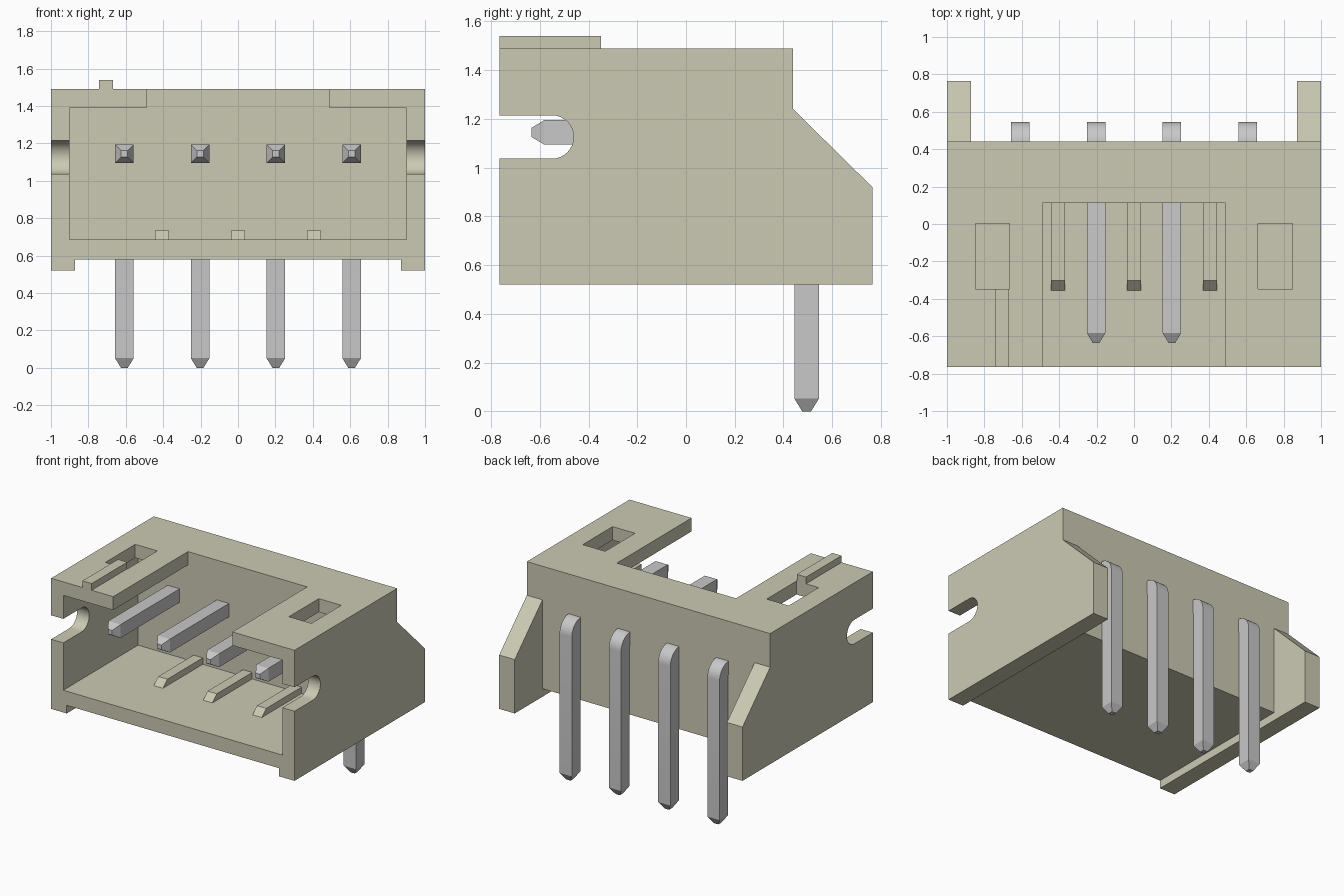
import bpy, bmesh, math
from mathutils import Vector

cube = bpy.data.objects.get("Cube")
if cube:
    bpy.data.objects.remove(cube, do_unlink=True)


def material(name, rgb, metallic=0.0):
    m = bpy.data.materials.new(name)
    m.use_nodes = True
    m.diffuse_color = (*rgb, 1)
    m.node_tree.nodes["Principled BSDF"].inputs["Base Color"].default_value = (*rgb, 1)
    return m


PLASTIC = material("warm ivory plastic", (0.60, 0.59, 0.455))
METAL = material("tinned metal", (0.58, 0.58, 0.585))


def finish(name, bm, mat):
    bmesh.ops.recalc_face_normals(bm, faces=bm.faces[:])
    me = bpy.data.meshes.new(name)
    bm.to_mesh(me)
    bm.free()
    me.materials.append(mat)
    ob = bpy.data.objects.new(name, me)
    bpy.context.collection.objects.link(ob)
    return ob


def prism(name, profile, axis, lo, hi, mat=PLASTIC):
    """Extrude a 2D profile along x (profile is y,z) or y (profile is x,z)."""
    bm = bmesh.new()
    place = (lambda p: (lo, p[0], p[1])) if axis == "x" else (lambda p: (p[0], lo, p[1]))
    face = bm.faces.new([bm.verts.new(place(p)) for p in profile])
    out = bmesh.ops.extrude_face_region(bm, geom=[face])
    move = Vector((hi - lo, 0, 0)) if axis == "x" else Vector((0, hi - lo, 0))
    bmesh.ops.translate(bm, vec=move, verts=[v for v in out["geom"] if isinstance(v, bmesh.types.BMVert)])
    return finish(name, bm, mat)


def rect(a0, b0, a1, b1):
    return [(a0, b0), (a1, b0), (a1, b1), (a0, b1)]


def smooth(ob):
    bpy.ops.object.select_all(action="DESELECT")
    ob.select_set(True)
    bpy.context.view_layer.objects.active = ob
    bpy.ops.object.shade_smooth_by_angle(angle=math.radians(30))


# Housing: full side silhouette, then hollowed out
housing = prism("housing", [(-0.765, 0.52), (0.765, 0.52), (0.765, 0.92),
                            (0.44, 1.24), (0.44, 1.49), (-0.765, 1.49)], "x", -1, 1)

# Rounded slot open at the front, through both side walls
slot = [(-1.0, 1.037), (-0.55, 1.037)]
slot += [(-0.55 + 0.089 * math.cos(t), 1.126 + 0.089 * math.sin(t))
         for t in [math.radians(-90 + 180 * i / 16) for i in range(1, 16)]]
slot += [(-0.55, 1.215), (-1.0, 1.215)]

cutters = [
    # space under the floor and behind the back wall, leaving two side wings
    prism("wing_gap_cutter", [(-1, 0.3), (1, 0.3), (1, 1.7), (0.44, 1.7), (0.44, 0.58), (-1, 0.58)],
          "x", -0.872, 0.872),
    # mating cavity with its opening in the roof
    prism("cavity_cutter", [(-0.9, 0.685), (0.9, 0.685), (0.9, 1.39), (0.49, 1.39), (0.49, 1.7),
                            (-0.49, 1.7), (-0.49, 1.39), (-0.9, 1.39)], "y", -1, 0.112),
    prism("side_slot_cutter", slot, "x", -1.2, 1.2),
]
# Latch windows in the roof
for x0, x1 in ((-0.847, -0.665), (0.662, 0.847)):
    cutters.append(prism("window_cutter", rect(x0, 1.25, x1, 1.7), "y", -0.348, 0.003))

for c in cutters:
    c.hide_render = True
    mod = housing.modifiers.new(c.name, "BOOLEAN")
    mod.operation = "DIFFERENCE"
    mod.solver = "EXACT"
    mod.object = c
bpy.context.view_layer.update()
evaluated = housing.evaluated_get(bpy.context.evaluated_depsgraph_get())
housing_mesh = bpy.data.meshes.new_from_object(evaluated)
housing.modifiers.clear()
housing.data = housing_mesh
for c in cutters:
    bpy.data.objects.remove(c, do_unlink=True)
smooth(housing)

# Marker rib on the roof
prism("roof_rib", rect(-0.743, 1.485, -0.667, 1.54), "y", -0.765, -0.348)

# Guide ribs with sloped noses on the cavity floor
for i, x in enumerate((-0.406, 0, 0.406)):
    prism(f"floor_rib_{i + 1}", [(-0.355, 0.685), (-0.355, 0.68), (0.115, 0.68), (0.115, 0.733), (-0.303, 0.733)],
          "x", x - 0.038, x + 0.038)


# Right-angle pins: square section swept along, round the bend and down
def pin(name, x, w=0.05, tip=0.018):
    sections = [(-0.635, 1.145, 0, tip), (-0.582, 1.145, 0, w)]      # y, z, turn, half size
    for i in range(9):
        a = math.radians(90 * i / 8)
        sections.append((0.435 + 0.06 * math.sin(a), 1.085 + 0.06 * math.cos(a), a, w))
    sections += [(0.495, 0.052, math.pi / 2, w), (0.495, 0, math.pi / 2, tip)]
    bm = bmesh.new()
    rings = []
    for y, z, a, h in sections:
        out = Vector((0, math.sin(a), math.cos(a)))
        rings.append([bm.verts.new(Vector((x + sx * h, y, z)) + out * (sz * h))
                      for sx, sz in ((-1, -1), (1, -1), (1, 1), (-1, 1))])
    for r0, r1 in zip(rings, rings[1:]):
        for k in range(4):
            n = (k + 1) % 4
            bm.faces.new((r0[k], r0[n], r1[n], r1[k]))
    bm.faces.new(rings[0])
    bm.faces.new(rings[-1])
    smooth(finish(name, bm, METAL))


for i in range(4):
    pin(f"pin_{i + 1}", -0.6075 + 0.405 * i)
